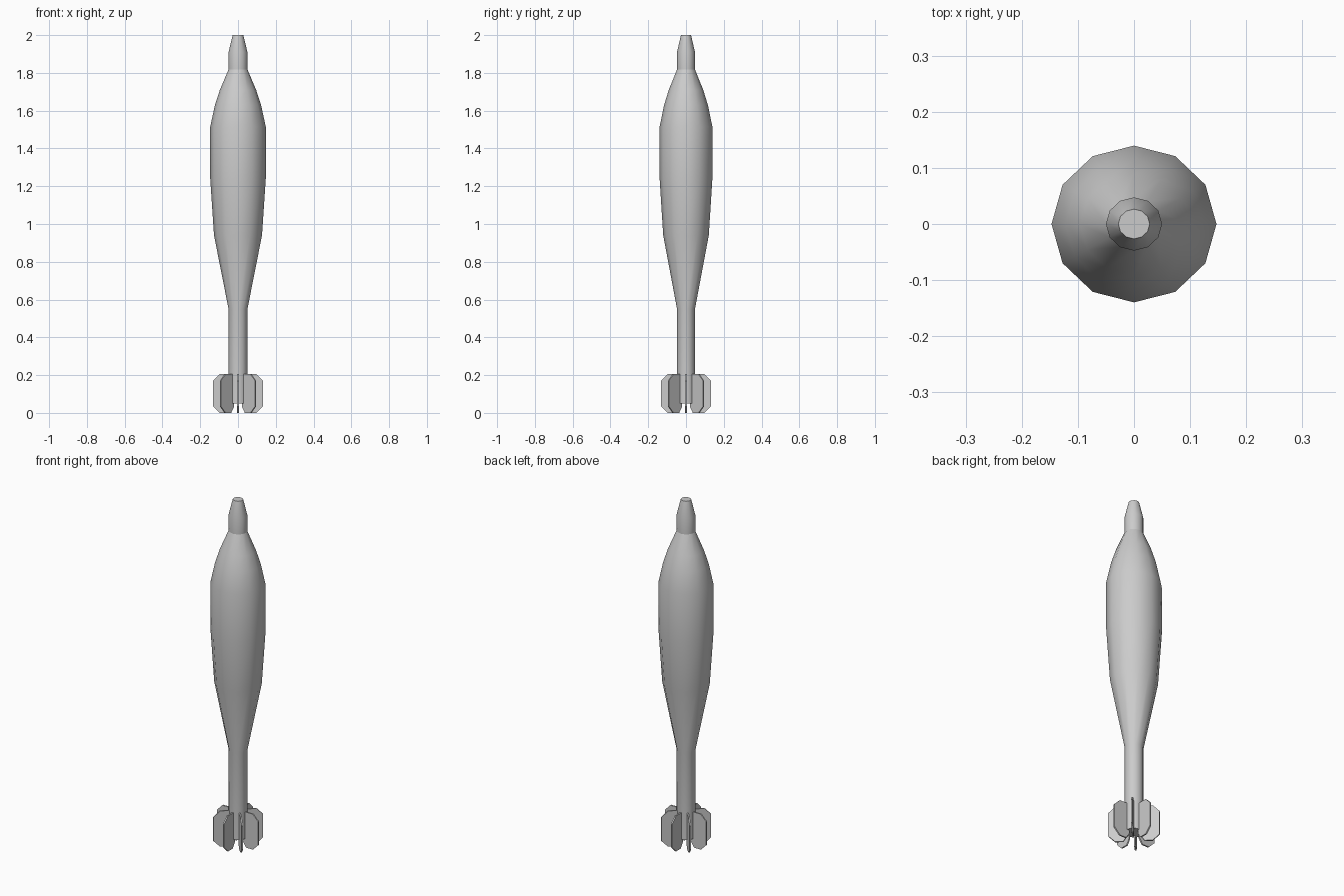
import bpy, bmesh, math

if "Cube" in bpy.data.objects:
    bpy.data.objects.remove(bpy.data.objects["Cube"])

SIDES = 12


def finish(name, bm, angle):
    bmesh.ops.recalc_face_normals(bm, faces=bm.faces)
    mesh = bpy.data.meshes.new(name)
    bm.to_mesh(mesh)
    bm.free()
    obj = bpy.data.objects.new(name, mesh)
    bpy.context.collection.objects.link(obj)
    bpy.ops.object.select_all(action='DESELECT')
    obj.select_set(True)
    bpy.context.view_layer.objects.active = obj
    bpy.ops.object.shade_smooth_by_angle(angle=math.radians(angle))
    return obj


def lathe(name, profile, y_scale=0.95):
    bm = bmesh.new()
    rings = []
    for r, z in profile:
        rings.append([bm.verts.new((r * math.cos(a), r * math.sin(a) * y_scale, z))
                      for a in (math.tau * i / SIDES for i in range(SIDES))])
    for low, high in zip(rings, rings[1:]):
        for i in range(SIDES):
            j = (i + 1) % SIDES
            bm.faces.new((low[i], low[j], high[j], high[i]))
    bm.faces.new(rings[0])
    bm.faces.new(rings[-1])
    return finish(name, bm, 50)


# Tail tube, tapered body and rounded shoulder
lathe("shell_body", [(0.05, 0.05), (0.05, 0.55), (0.127, 0.94), (0.147, 1.24),
                     (0.147, 1.515), (0.122, 1.63), (0.096, 1.71), (0.05, 1.818)])

# Nose fuse
lathe("nose_fuse", [(0.05, 1.815), (0.05, 1.91), (0.028, 2.0)])

# Eight thin tail fins with clipped corners
outline = [(0.035, 0.03), (0.055, 0.0), (0.097, 0.0), (0.132, 0.035),
           (0.132, 0.17), (0.097, 0.205), (0.045, 0.205), (0.035, 0.19)]
half = 0.004
for k in range(8):
    a = math.tau * k / 8
    c, s = math.cos(a), math.sin(a)
    bm = bmesh.new()
    sides = [[bm.verts.new((r * c - t * s, r * s + t * c, z)) for r, z in outline]
             for t in (-half, half)]
    bm.faces.new(sides[0])
    bm.faces.new(sides[1])
    n = len(outline)
    for i in range(n):
        j = (i + 1) % n
        bm.faces.new((sides[0][i], sides[0][j], sides[1][j], sides[1][i]))
    finish(f"tail_fin_{k + 1}", bm, 30)
